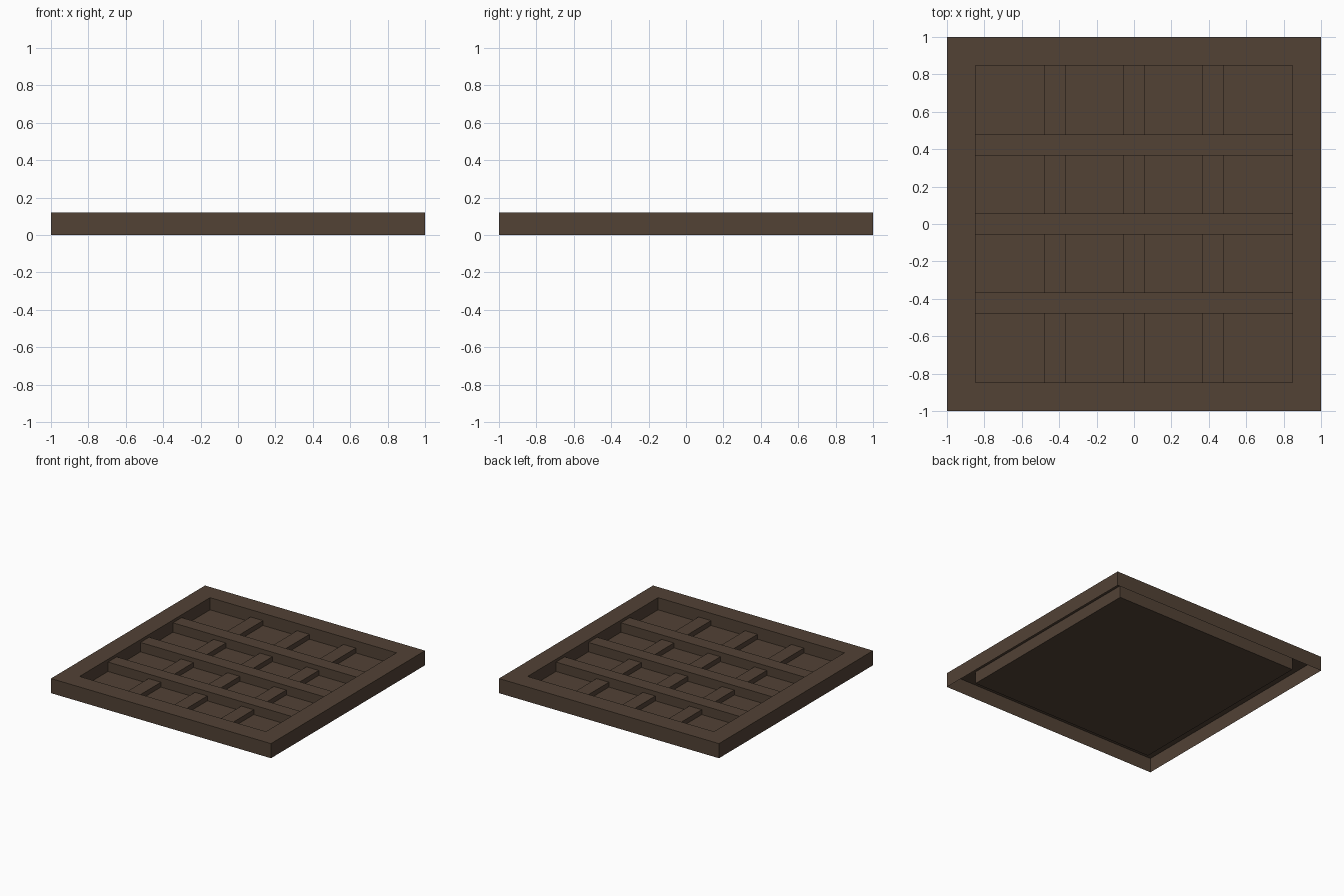
import bpy
import bmesh

cube = bpy.data.objects.get("Cube")
if cube:
    bpy.data.objects.remove(cube, do_unlink=True)

HEIGHT = 0.12
INNER = 0.847
FLOOR = 0.02
BAR_WIDTH = 0.113
SPACING = 0.422

# Single dark wood colour
wood = bpy.data.materials.new("dark_brown_wood")
wood.use_nodes = True
colour = (0.085, 0.054, 0.036, 1)
wood.diffuse_color = colour
wood.node_tree.nodes["Principled BSDF"].inputs["Base Color"].default_value = colour


def add_object(name, bm):
    mesh = bpy.data.meshes.new(name)
    bm.to_mesh(mesh)
    bm.free()
    mesh.materials.append(wood)
    obj = bpy.data.objects.new(name, mesh)
    bpy.context.collection.objects.link(obj)
    return obj


def add_box(name, x, y, z0, z1, width, depth):
    bm = bmesh.new()
    bmesh.ops.create_cube(bm, size=1)
    bmesh.ops.scale(bm, vec=(width, depth, z1 - z0), verts=bm.verts)
    bmesh.ops.translate(bm, vec=(x, y, (z0 + z1) / 2), verts=bm.verts)
    return add_object(name, bm)


# Tray: outer wall, top rim, inner wall and sunken panel, open underneath
bm = bmesh.new()
corners = [(-1, -1), (1, -1), (1, 1), (-1, 1)]
profile = [(1, 0), (1, HEIGHT), (INNER, HEIGHT), (INNER, FLOOR)]
rings = [[bm.verts.new((cx * r, cy * r, z)) for cx, cy in corners] for r, z in profile]
for lower, upper in zip(rings, rings[1:]):
    for i in range(4):
        j = (i + 1) % 4
        bm.faces.new((lower[i], lower[j], upper[j], upper[i]))
bm.faces.new(rings[-1])
add_object("frame_and_panel", bm)

# Long cross bars, with lower short bars between them
offsets = [-SPACING, 0, SPACING]
for i, y in enumerate(offsets):
    add_box(f"long_bar_{i + 1}", 0, y, FLOOR, 0.097, 2 * INNER, BAR_WIDTH)

edges = [-INNER] + [y + s * BAR_WIDTH / 2 for y in offsets for s in (-1, 1)] + [INNER]
for row in range(4):
    y0, y1 = edges[2 * row], edges[2 * row + 1]
    for i, x in enumerate(offsets):
        add_box(f"short_bar_{row + 1}_{i + 1}", x, (y0 + y1) / 2,
                FLOOR, 0.06, BAR_WIDTH, y1 - y0)
